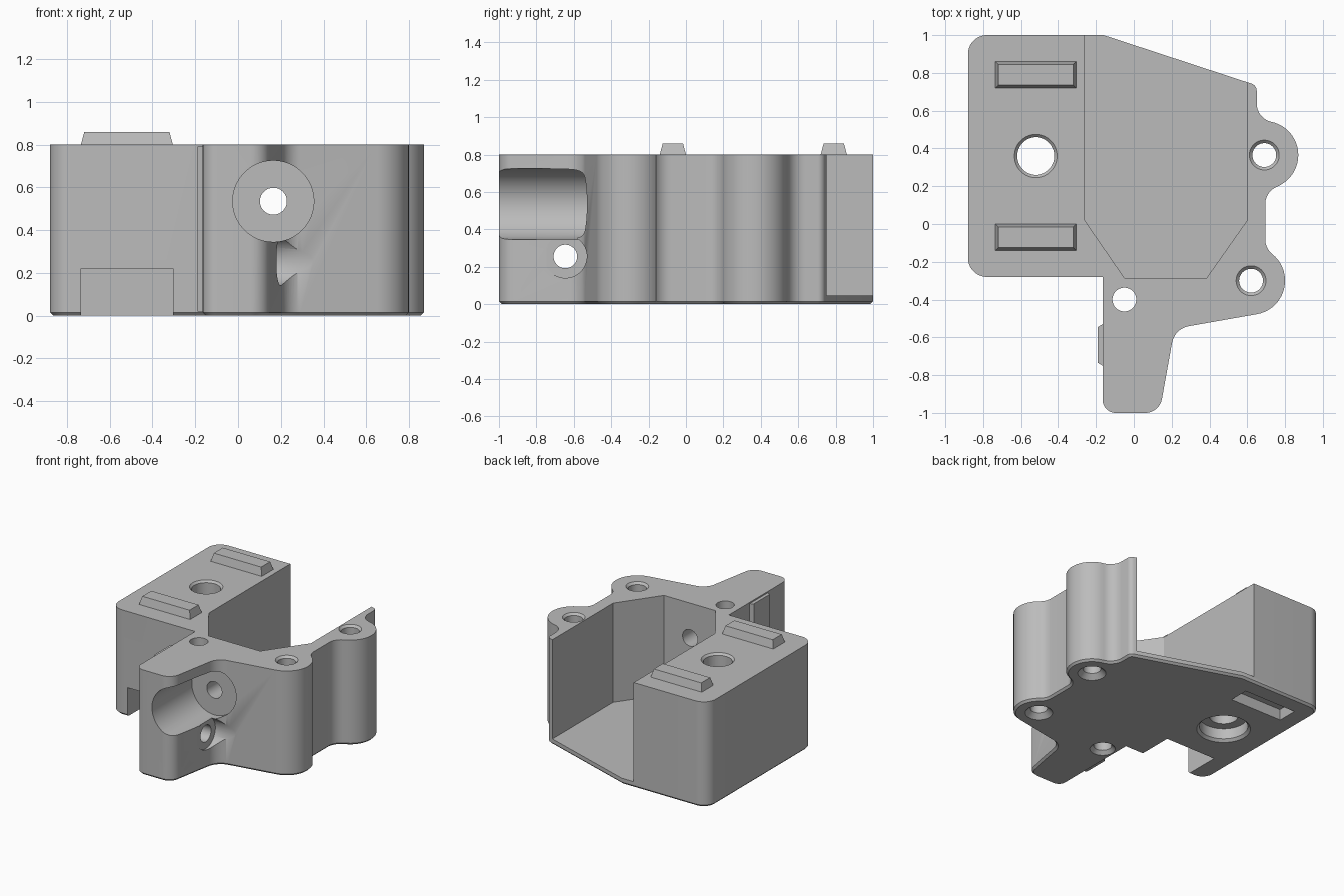
import bpy, bmesh
from math import radians, cos, sin, pi
from mathutils import Matrix

if "Cube" in bpy.data.objects:
    bpy.data.objects.remove(bpy.data.objects["Cube"])

grey = bpy.data.materials.new("plain grey")
grey.use_nodes = True
tone = (0.5, 0.5, 0.5, 1)
grey.diffuse_color = tone
grey.node_tree.nodes["Principled BSDF"].inputs["Base Color"].default_value = tone


def make(name, bm):
    bmesh.ops.recalc_face_normals(bm, faces=bm.faces)
    mesh = bpy.data.meshes.new(name)
    bm.to_mesh(mesh)
    bm.free()
    ob = bpy.data.objects.new(name, mesh)
    ob.data.materials.append(grey)
    bpy.context.collection.objects.link(ob)
    return ob


def prism(name, points, z0, z1, chamfer=0):
    """Extruded outline, optionally chamfered round the bottom."""
    bm = bmesh.new()
    base = bm.faces.new([bm.verts.new((x, y, z0)) for x, y in points])
    top = bmesh.ops.extrude_face_region(bm, geom=[base], use_keep_orig=True)["geom"]
    for v in top:
        if isinstance(v, bmesh.types.BMVert):
            v.co.z = z1
    if chamfer:
        edges = [e for e in bm.edges if all(v.co.z == base.verts[0].co.z for v in e.verts)]
        bmesh.ops.bevel(bm, geom=edges, offset=chamfer, segments=1, affect='EDGES')
    return make(name, bm)


def taper_box(name, x0, x1, y0, y1, z0, z1, inset=0):
    """Box whose top is smaller than its base by inset on each side."""
    bm = bmesh.new()
    bmesh.ops.create_cube(bm, size=1)
    for v in bm.verts:
        k = inset if v.co.z > 0 else 0
        v.co = (x1 - k if v.co.x > 0 else x0 + k,
                y1 - k if v.co.y > 0 else y0 + k,
                z1 if v.co.z > 0 else z0)
    return make(name, bm)


def drill(name, at, r0, r1, length, axis="Z"):
    """Round cutter starting at a point and running along +axis."""
    turn = {"Z": Matrix(), "X": Matrix.Rotation(pi / 2, 4, 'Y'),
            "Y": Matrix.Rotation(-pi / 2, 4, 'X')}[axis]
    bm = bmesh.new()
    bmesh.ops.create_cone(bm, cap_ends=True, segments=64, radius1=r0, radius2=r1, depth=length,
                          matrix=Matrix.Translation(at) @ turn @ Matrix.Translation((0, 0, length / 2)))
    return make(name, bm)


def arc(cx, cy, r, a0, a1):
    n = max(3, round(abs(a1 - a0) / 7))
    angles = [radians(a0 + (a1 - a0) * i / n) for i in range(n + 1)]
    return [(cx + r * cos(a), cy + r * sin(a)) for a in angles]


# Body outline: screw lobes, slanted back, square block, front arm
outline = (arc(.62, -.30, .18, -80, 51.3) + arc(.795, -.081, .1, 231.3, 180)
           + arc(.795, .105, .1, 180, 112) + arc(.69, .365, .18, -68, 77.6)
           + arc(.75, .638, .1, 257.6, 180) + arc(.61, .705, .04, 0, 71.6)
           + [(-.16, 1)] + arc(-.78, .9, .1, 90, 180) + arc(-.78, -.18, .1, 180, 270)
           + [(-.165, -.28)] + arc(-.095, -.93, .07, 180, 270)
           + arc(.06, -.91, .09, 270, 350) + arc(.31, -.649, .11, 170, 100))
body = prism("body", outline, 0, .8, .015)

# Low pad on the side of the arm
pad = prism("arm_pad", [(-.15, -.53), (-.15, -.75), (-.165, -.75), (-.19, -.735),
                        (-.19, -.545), (-.165, -.53)], .018, .79)

cutters = [
    # Pocket open to the top and back
    prism("pocket", [(-.26, 1.1), (-.26, .02), (-.05, -.285), (.385, -.285),
                     (.6, .02), (.6, 1.1)], .045, 1),
    # Notch and slot under the block
    taper_box("front_notch", -.735, -.305, -.4, 0, -.1, .22),
    taper_box("rear_slot", -.745, -.295, .71, .87, -.01, .07, .02),
    # Large bore in the arm and its small hole into the pocket
    drill("arm_bore", (.165, -1.2, .535), .19, .19, .68, "Y"),
    drill("arm_bore_hole", (.165, -.6, .535), .063, .063, .4, "Y"),
    # Cross hole with its recess
    drill("cross_recess", (.18, -.645, .255), .115, .115, .6, "X"),
    drill("cross_hole", (-.4, -.645, .255), .063, .063, .8, "X"),
    # Wide recess under the block hole
    drill("block_recess", (-.52, .36, -.1), .17, .17, .2),
]

# Upright holes: position, radius, top rim radius, bottom rim radius
for name, x, y, r, top, low in (("block", -.52, .36, .1, .116, .19), ("side", .69, .365, .063, .08, .1),
                                ("corner", .62, -.3, .063, .08, .1), ("arm", -.05, -.4, .063, 0, .09)):
    cutters.append(drill(name + "_hole", (x, y, -.1), r, r, 1))
    step = .02 if name == "block" else low - r
    cutters.append(drill(name + "_lower_rim", (x, y, -.001), low, low - step, step))
    if top:
        cutters.append(drill(name + "_upper_rim", (x, y, .801 - (top - r)), r, top, top - r))

for tool, operation in [(pad, 'UNION')] + [(c, 'DIFFERENCE') for c in cutters]:
    mod = body.modifiers.new(tool.name, 'BOOLEAN')
    mod.operation, mod.object, mod.solver = operation, tool, 'EXACT'

# Bake the cuts and drop the helpers
bpy.context.view_layer.update()
graph = bpy.context.evaluated_depsgraph_get()
cut_mesh = bpy.data.meshes.new_from_object(body.evaluated_get(graph))
body.modifiers.clear()
body.data = cut_mesh
for tool in [pad] + cutters:
    bpy.data.objects.remove(tool)

bpy.ops.object.select_all(action='DESELECT')
body.select_set(True)
bpy.context.view_layer.objects.active = body
bpy.ops.object.shade_smooth_by_angle(angle=radians(30))

# Raised locating ribs on top of the block
for name, y in (("front_rib", -.14), ("rear_rib", .72)):
    taper_box(name, -.735, -.305, y, y + .14, .8, .86, .016)
